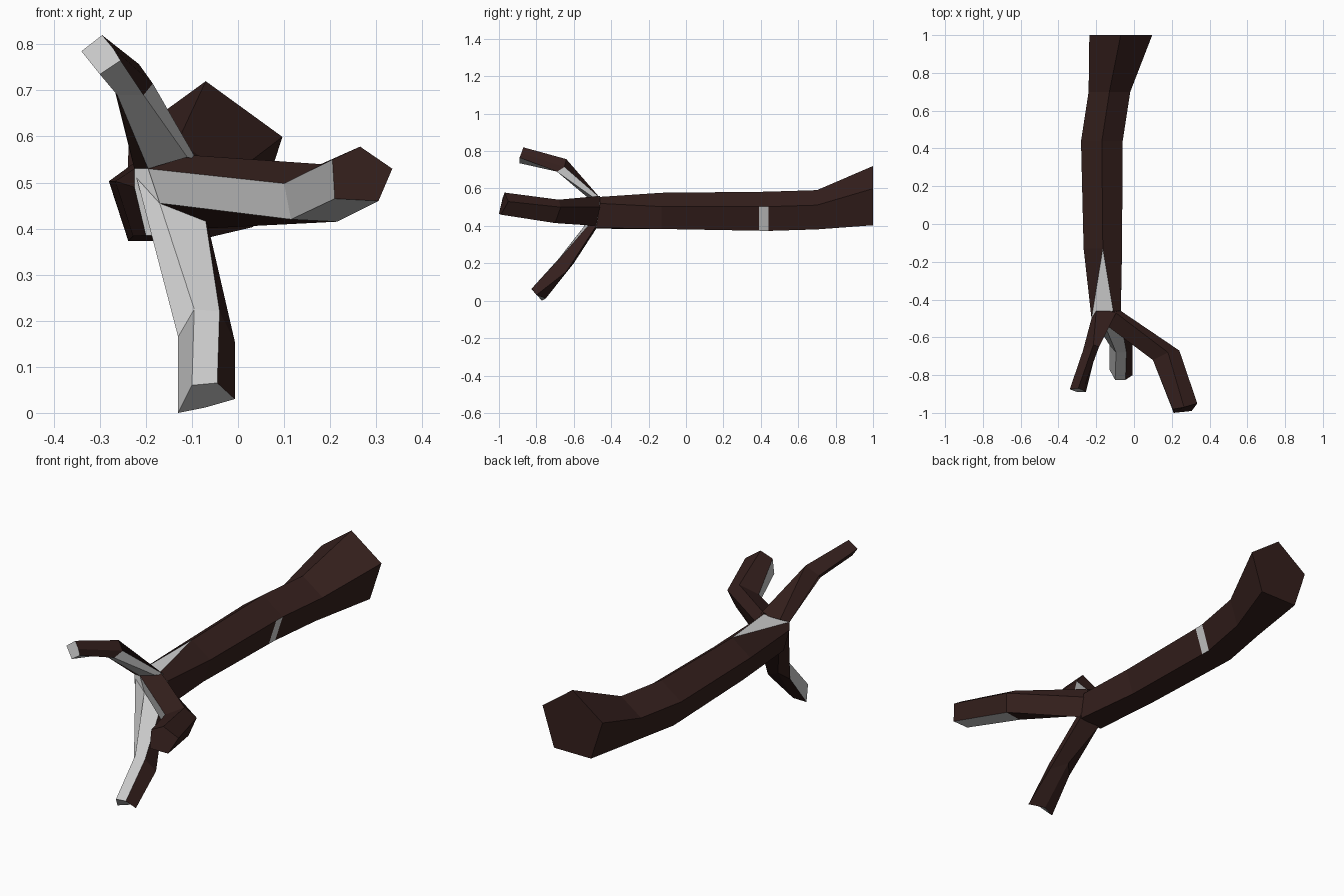
import bpy, bmesh, math


def material(name, rgb):
    m = bpy.data.materials.new(name)
    m.diffuse_color = (*rgb, 1)
    return m


BARK = material("dark_brown", (0.035, 0.014, 0.012))
GREY = material("plain_grey", (0.8, 0.8, 0.8))


def loft(name, rings, grey=(), grey_end=False):
    """Skin closed rings; grey holds (segment, side) pairs left unpainted."""
    bm = bmesh.new()
    loops = [[bm.verts.new(p) for p in ring] for ring in rings]
    n = len(rings[0])
    for s, (a, b) in enumerate(zip(loops, loops[1:])):
        for i in range(n):
            j = (i + 1) % n
            f = bm.faces.new((a[i], a[j], b[j], b[i]))
            f.material_index = int((s, i) in grey)
    bm.faces.new(loops[0])
    bm.faces.new(loops[-1]).material_index = int(grey_end)
    bmesh.ops.remove_doubles(bm, verts=bm.verts[:], dist=1e-5)
    bmesh.ops.recalc_face_normals(bm, faces=bm.faces[:])
    me = bpy.data.meshes.new(name)
    bm.to_mesh(me)
    bm.free()
    me.materials.append(BARK)
    me.materials.append(GREY)
    ob = bpy.data.objects.new(name, me)
    bpy.context.collection.objects.link(ob)
    return ob


def pentagon(x, y, z, r):
    """Pentagon, point up, with the top point doubled so it can split."""
    angles = [math.radians(90 - 72 * i) for i in (0, 0, 1, 2, 3, 4)]
    return [(x + r * math.cos(a), y, z + r * math.sin(a)) for a in angles]


# Trunk: five-sided limb whose top ridge splits into a grey triangle
trunk = [pentagon(*s) for s in (
    (-0.07, 1.00, 0.545, 0.175),
    (-0.13, 0.70, 0.475, 0.116),
    (-0.17, 0.44, 0.467, 0.116),
    (-0.17, 0.39, 0.467, 0.115),
    (-0.165, -0.13, 0.47, 0.107))]
trunk.append([(-0.225, -0.50, 0.53), (-0.11, -0.46, 0.555), (-0.07, -0.46, 0.52),
              (-0.07, -0.48, 0.39), (-0.20, -0.49, 0.385), (-0.225, -0.50, 0.49)])
loft("trunk", trunk, {(2, 2), (4, 0)}, True)

# Upper branch
loft("upper_branch", [
    [(-0.225, -0.50, 0.53), (-0.195, -0.50, 0.53), (-0.11, -0.50, 0.555),
     (-0.09, -0.46, 0.55), (-0.20, -0.46, 0.55)],
    [(-0.27, -0.67, 0.71), (-0.262, -0.69, 0.69), (-0.205, -0.69, 0.69),
     (-0.185, -0.65, 0.715), (-0.215, -0.64, 0.757)],
    [(-0.34, -0.875, 0.785), (-0.30, -0.89, 0.735), (-0.255, -0.89, 0.765),
     (-0.27, -0.88, 0.79), (-0.295, -0.87, 0.82)]],
    {(0, 1), (1, 1), (0, 2)}, True)

# Side branch
loft("side_branch", [
    [(-0.195, -0.50, 0.53), (-0.17, -0.50, 0.455), (-0.08, -0.48, 0.40),
     (-0.07, -0.46, 0.50), (-0.11, -0.46, 0.56)],
    [(0.10, -0.72, 0.498), (0.115, -0.72, 0.42), (0.215, -0.70, 0.415),
     (0.24, -0.67, 0.50), (0.18, -0.68, 0.54)],
    [(0.205, -0.98, 0.55), (0.21, -1.00, 0.465), (0.305, -0.99, 0.46),
     (0.335, -0.95, 0.53), (0.265, -0.97, 0.578)]],
    {(0, 0), (1, 0), (1, 1)})

# Lower branch
loft("lower_branch", [
    [(-0.22, -0.50, 0.51), (-0.17, -0.50, 0.455), (-0.075, -0.48, 0.45),
     (-0.07, -0.48, 0.40), (-0.18, -0.48, 0.385)],
    [(-0.13, -0.64, 0.165), (-0.095, -0.68, 0.225), (-0.04, -0.68, 0.22),
     (-0.007, -0.64, 0.155), (-0.09, -0.60, 0.20)],
    [(-0.13, -0.77, 0.0), (-0.10, -0.825, 0.06), (-0.045, -0.825, 0.065),
     (-0.007, -0.80, 0.03), (-0.07, -0.75, 0.012)]],
    {(0, 0), (1, 0), (0, 1), (1, 1)}, True)
